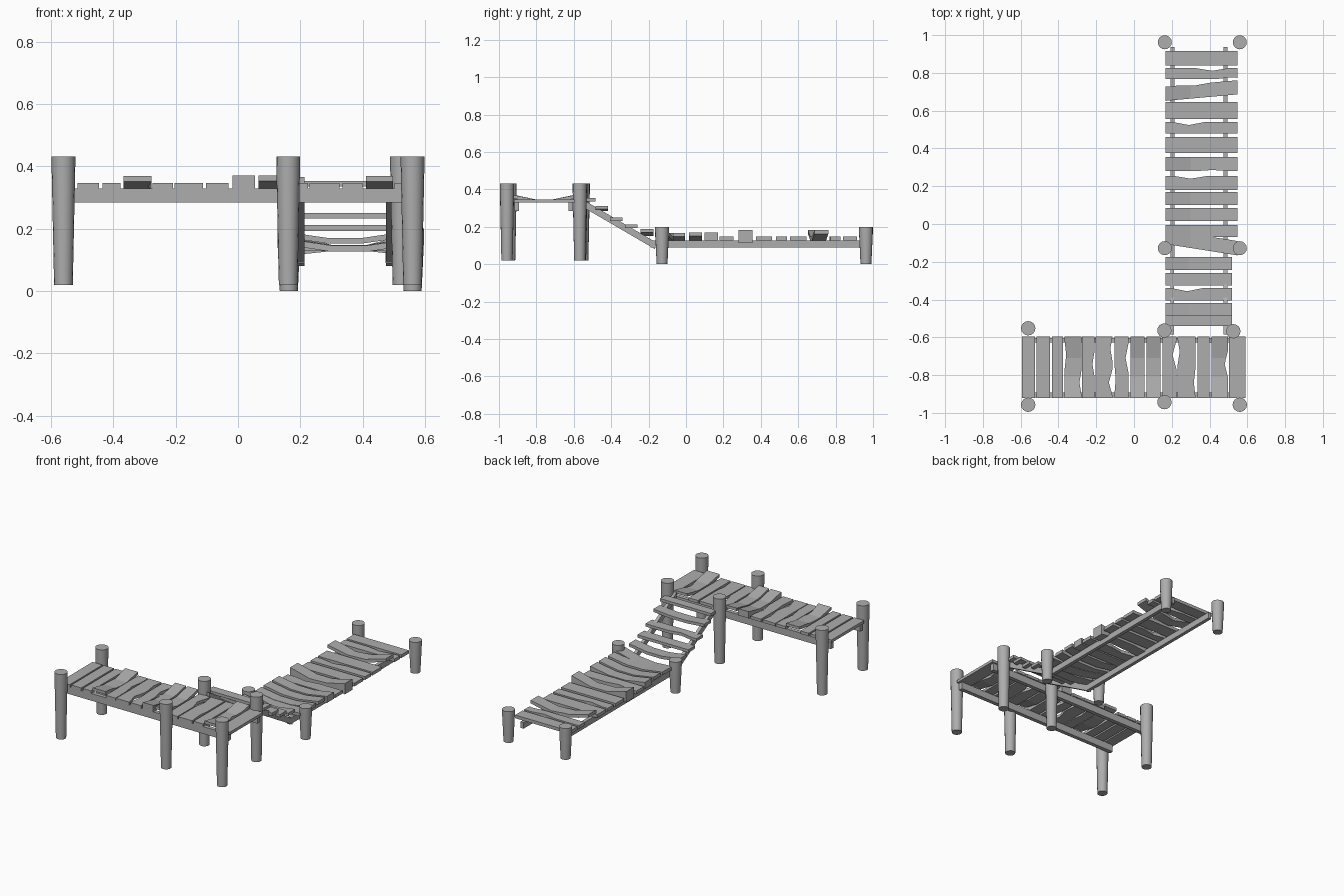
import bpy, bmesh, math
from mathutils import Matrix, Vector

if "Cube" in bpy.data.objects:
    bpy.data.objects.remove(bpy.data.objects["Cube"])

# dark grey shared by every timber
grey = bpy.data.materials.new("dark_grey_wood")
grey.diffuse_color = (0.42, 0.42, 0.42, 1)
grey.use_nodes = True
grey.node_tree.nodes["Principled BSDF"].inputs["Base Color"].default_value = grey.diffuse_color


def finish(bm, name):
    bmesh.ops.recalc_face_normals(bm, faces=bm.faces)
    me = bpy.data.meshes.new(name)
    bm.to_mesh(me)
    bm.free()
    me.materials.append(grey)
    ob = bpy.data.objects.new(name, me)
    bpy.context.collection.objects.link(ob)
    return ob


def skin(bm, rings):
    """Close a list of vertex rings into a capped tube."""
    n = len(rings[0])
    for a, b in zip(rings, rings[1:]):
        for i in range(n):
            j = (i + 1) % n
            bm.faces.new((a[i], a[j], b[j], b[i]))
    bm.faces.new(rings[0][::-1])
    bm.faces.new(rings[-1])


def post(name, x, y, z0, z1, r0=0.030, r1=0.038, sides=16):
    """Round post, slimmer at the foot, with a short straight head."""
    bm = bmesh.new()
    skin(bm, [[bm.verts.new((x + r * math.cos(2 * math.pi * i / sides),
                             y + r * math.sin(2 * math.pi * i / sides), z))
               for i in range(sides)]
              for z, r in ((z0, r0), (z1 - 0.03, r1), (z1, r1))])
    ob = finish(bm, name)
    for p in ob.data.polygons:
        p.use_smooth = len(p.vertices) == 4
    ob.data.set_sharp_from_angle(angle=math.radians(40))


def beam(name, a, b, width, height):
    """Straight timber from a to b on the centre line."""
    a, b = Vector(a), Vector(b)
    side = (b - a).cross(Vector((0, 0, 1))).normalized() * width / 2
    up = Vector((0, 0, height / 2))
    bm = bmesh.new()
    skin(bm, [[bm.verts.new(p + s * side + u * up)
               for s, u in ((-1, -1), (1, -1), (1, 1), (-1, 1))] for p in (a, b)])
    finish(bm, name)


def plank(name, cx, cy, z, length, width, along_y=False, bend=0.0,
          skew=0.0, notches=(), thick=0.018, drop=None):
    """Board with optional upturned ends, skew, and bites (side, position, depth).
    drop: how far the underside sinks at the ends instead of following the bend."""
    ts = [-1, -0.65, -0.3, 0.3, 0.65, 1] if bend else [-1, 1]
    for _, t0, _ in notches:
        ts += [t for t in (t0 - 0.45, t0, t0 + 0.45) if -1 < t < 1]
    bm = bmesh.new()
    rows = []
    for t in sorted({round(t, 3) for t in ts}):
        edge = {}
        for s in (-1, 1):
            w = width / 2
            for side, t0, depth in notches:
                if side == s:
                    w -= depth * max(0, 1 - abs(t - t0) / 0.45)
            edge[s] = s * w + skew * t
        lift = max(0, (abs(t) - 0.3) / 0.7)
        low = z + lift * (bend if drop is None else -drop)
        top = z + thick + lift * bend
        rows.append([bm.verts.new((t * length / 2, edge[s], h))
                     for s, h in ((-1, low), (1, low), (1, top), (-1, top))])
    skin(bm, rows)
    m = Matrix.Translation((cx, cy, 0))
    if along_y:
        m = m @ Matrix.Rotation(math.pi / 2, 4, 'Z')
    bm.transform(m)
    finish(bm, name)


# posts
for x, y in ((-0.56, -0.552), (-0.56, -0.957), (0.161, -0.564),
             (0.161, -0.943), (0.526, -0.568), (0.56, -0.957)):
    post("tall_post", x, y, 0.02, 0.432)
for x in (0.163, 0.56):
    for y in (-0.128, 0.962):
        post("short_post", x, y, 0.0, 0.2, 0.029, 0.037)

# bearers under the decks and the stair
for y in (-0.616, -0.905):
    beam("upper_bearer", (-0.585, y, 0.307), (0.575, y, 0.307), 0.025, 0.045)
for x in (0.203, 0.484):
    beam("lower_bearer", (x, -0.19, 0.109), (x, 0.937, 0.109), 0.022, 0.038)
    beam("stair_stringer", (x, -0.165, 0.100), (x, -0.585, 0.345), 0.020, 0.04)

# upper deck: left edge, right edge, bend, notches (side +1 is -x)
upper = [
    (-0.594, -0.525, 0, ()), (-0.515, -0.446, 0, ()), (-0.435, -0.377, 0, ()),
    (-0.367, -0.277, 0.022, ((-1, -0.5, 0.012), (1, 0.4, 0.008))),
    (-0.275, -0.208, 0, ((-1, 0.1, 0.012),)),
    (-0.203, -0.113, 0, ((-1, -0.5, 0.02), (-1, 0.6, 0.012))),
    (-0.103, -0.03, 0, ((1, -0.4, 0.006), (-1, 0.3, 0.015))),
    (-0.018, 0.055, 0.024, ()), (0.066, 0.14, 0.024, ()),
    (0.15, 0.224, 0, ((-1, 0.4, 0.02),)),
    (0.23, 0.325, 0, ((1, 0.5, 0.012), (-1, -0.5, 0.008))),
    (0.335, 0.40, 0, ()),
    (0.41, 0.498, 0.022, ((-1, 0.1, 0.018),)),
    (0.502, 0.59, 0, ()),
]
for i, (a, b, bend, nt) in enumerate(upper):
    plank("upper_plank", (a + b) / 2, -0.758, 0.329, 0.324, b - a, True, bend, 0, nt,
          0.018, 0 if i == 7 else None)

# lower deck: far edge, near edge, base height, bend, skew, notches, drop
lower = [
    (0.915, 0.84, 0.128, 0, 0, (), None),
    (0.825, 0.767, 0.128, 0, 0, ((1, 0.3, 0.014), (-1, 0.85, 0.01)), None),
    (0.744, 0.669, 0.128, 0.034, 0.017, ((1, -0.2, 0.008),), None),
    (0.645, 0.555, 0.128, 0, 0, (), None),
    (0.54, 0.48, 0.128, 0, 0, ((1, -0.35, 0.016),), None),
    (0.46, 0.375, 0.128, 0, 0, (), None),
    (0.355, 0.28, 0.128, 0.034, 0, ((-1, 0.3, 0.006),), 0.014),
    (0.254, 0.18, 0.128, 0, 0, ((1, -0.3, 0.014),), None),
    (0.17, 0.10, 0.128, 0.022, 0, (), 0),
    (0.085, 0.016, 0.128, 0.022, 0, (), None),
    (-0.005, -0.07, 0.128, 0.02, 0, (), None),
    (-0.06, -0.136, 0.126, 0.02, -0.03, (), None),
]
for a, b, z, bend, skew, nt, drop in lower:
    plank("lower_plank", 0.357, (a + b) / 2, z, 0.38, a - b, False, bend, skew, nt, 0.02, drop)

# stair treads
treads = [
    (-0.175, -0.243, 0.152, 0.018, ()),
    (-0.26, -0.326, 0.193, 0, ()),
    (-0.34, -0.405, 0.232, 0, ((1, -0.35, 0.016),)),
    (-0.418, -0.484, 0.284, 0.01, ()),
    (-0.484, -0.54, 0.335, 0, ()),
]
for a, b, z, bend, nt in treads:
    plank("stair_tread", 0.343, (a + b) / 2, z, 0.354, a - b, False, bend, 0, nt)
